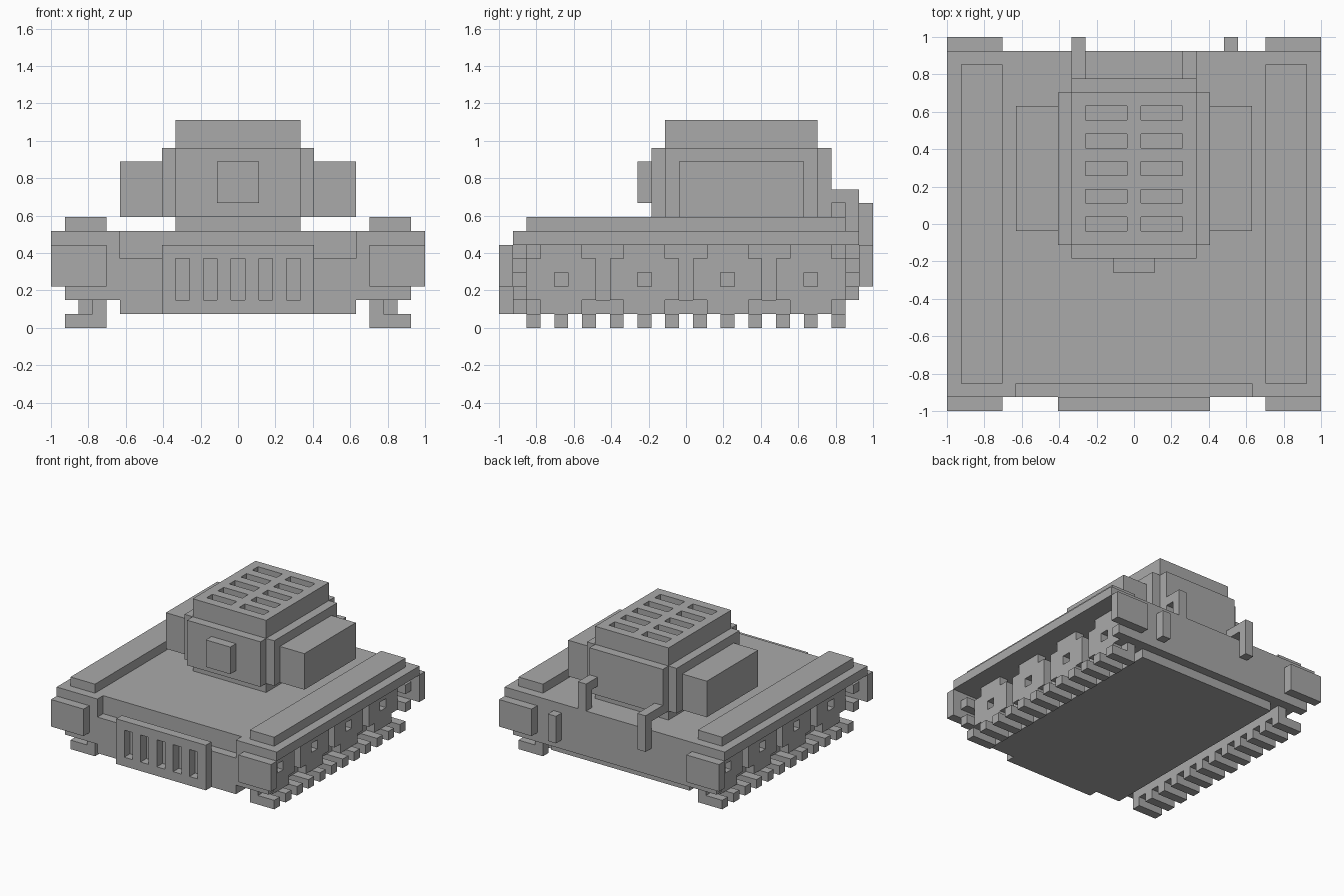
import bpy, bmesh
from mathutils import Vector

if "Cube" in bpy.data.objects:
    bpy.data.objects.remove(bpy.data.objects["Cube"], do_unlink=True)

U = 2 / 27  # edge of one building block

grey = bpy.data.materials.new("plain grey")
grey.use_nodes = True
GREY = (0.4, 0.4, 0.4, 1)
grey.diffuse_color = GREY
grey.node_tree.nodes["Principled BSDF"].inputs["Base Color"].default_value = GREY


def box(x, y, z):
    """Blocks in inclusive ranges; a plain number is one block."""
    spans = [r if isinstance(r, tuple) else (r, r) for r in (x, y, z)]
    a, b, c = [range(lo, hi + 1) for lo, hi in spans]
    return {(i, j, k) for i in a for j in b for k in c}


def mirror(cells, axis):
    return {tuple(-v if n == axis else v for n, v in enumerate(c)) for c in cells}


def part(name, cells):
    """Skin the blocks with one outer shell and merge its flat faces."""
    bm = bmesh.new()
    for cell in cells:
        centre = Vector(cell) + Vector((0, 0, 0.5))
        for axis in range(3):
            for sign in (-1, 1):
                near = list(cell)
                near[axis] += sign
                if tuple(near) in cells:
                    continue
                n, s, t = Vector(), Vector(), Vector()
                n[axis], s[(axis + 1) % 3], t[(axis + 2) % 3] = sign / 2, sign / 2, 0.5
                corners = (-s - t, s - t, s + t, t - s)
                bm.faces.new([bm.verts.new((centre + n + q) * U) for q in corners])
    bmesh.ops.remove_doubles(bm, verts=bm.verts, dist=U / 100)
    bmesh.ops.dissolve_limit(bm, angle_limit=0.01, verts=bm.verts, edges=bm.edges)
    mesh = bpy.data.meshes.new(name)
    bm.to_mesh(mesh)
    bm.free()
    mesh.materials.append(grey)
    obj = bpy.data.objects.new(name, mesh)
    bpy.context.collection.objects.link(obj)


def pair(name, cells):
    part("left_" + name, cells)
    part("right_" + name, mirror(cells, 0))


# Hull with a recess above the front plate
hull = box((-9, 9), (-12, 12), (2, 6)) | box((-8, 8), (-12, 11), 1)
part("hull", hull - box((-8, 8), -12, (5, 6)))

# Slotted front grille
grille = box((-5, 5), -13, (1, 5))
for x in range(-4, 5, 2):
    grille -= box(x, -13, (2, 4))
part("front_grille", grille)

# Fenders, raised rails and corner boxes
pair("fender", box((10, 13), (-12, 12), 6))
pair("rail", box((10, 12), (-11, 11), 7))
corner = box((10, 13), -13, (3, 5))
pair("front_corner_box", corner)
pair("rear_corner_box", mirror(corner, 1))

# Tracks: inner band, bottom treads and end treads
track = box(10, (-11, 11), 1) | box(10, -11, (1, 5)) | box(10, 11, (1, 5))
for y in range(-11, 12, 2):
    track |= box((10, 12), y, 0)
for y in (-12, 12):
    for z in (2, 4):
        track |= box((10, 12), y, z)
pair("track", track)

# Road wheels with clipped corners and an open hub
for number, y in enumerate((-9, -3, 3, 9), 1):
    wheel = box(11, (y - 2, y + 2), (2, 4)) | box(11, (y - 1, y + 1), (1, 5))
    pair(f"wheel_{number}", wheel - box(11, y, 3))

# Turret with stepped corners and a vented roof
turret = box((-4, 4), (-1, 9), (7, 14))
turret |= box((-4, 4), (-2, 10), (8, 12)) | box((-5, 5), (-1, 9), (8, 12))
for y in range(0, 9, 2):
    vent = box((1, 3), y, 14)
    turret -= vent | mirror(vent, 0)
part("turret", turret)
pair("turret_side_box", box((6, 8), (0, 8), (8, 11)))
part("turret_front_block", box((-1, 1), -3, (9, 11)))

# Rear pipes and post
part("left_rear_pipe", box(4, (11, 12), 9) | box(4, 12, (7, 9)))
part("right_rear_pipe", box(-4, (11, 13), 8) | box(-4, 13, (5, 8)))
part("rear_post", box(7, 13, (3, 5)))
